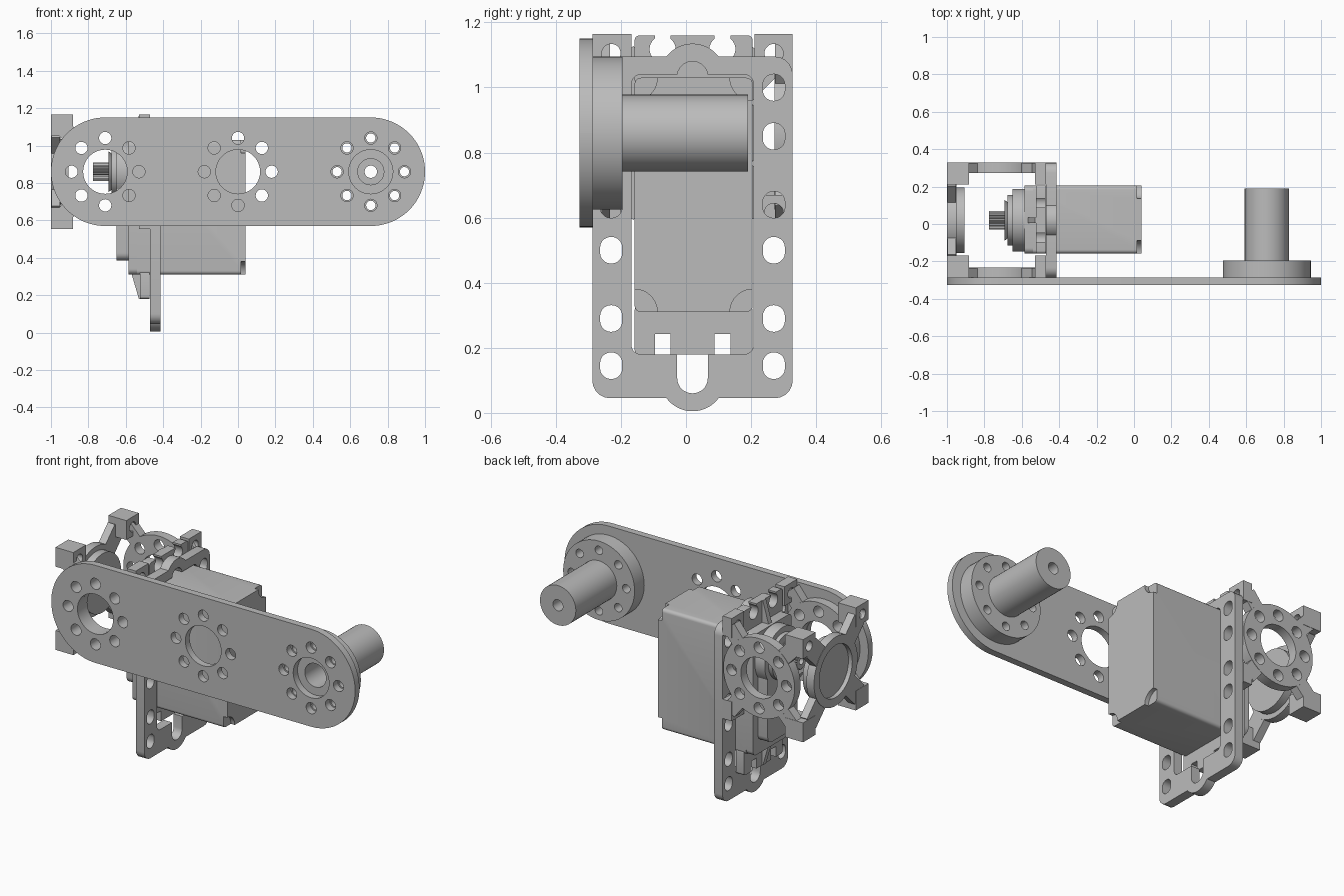
import bpy, bmesh, math
from mathutils import Matrix, Vector

if "Cube" in bpy.data.objects:
    bpy.data.objects.remove(bpy.data.objects["Cube"])

grey = bpy.data.materials.new("plain_grey")
grey.use_nodes = True
COLOUR = (0.5, 0.5, 0.5, 1)
grey.diffuse_color = COLOUR
grey.node_tree.nodes["Principled BSDF"].inputs["Base Color"].default_value = COLOUR

CY, CZ = 0.02, 0.86          # axis of the output shaft
JX = 0.71                    # joint offset along the link
RING = [i * math.pi / 4 for i in range(8)]


def box(x0, x1, y0, y1, z0, z1, bevel=0, axis=0, segments=5):
    """Box, optionally with the edges along one axis rounded."""
    bm = bmesh.new()
    size = Vector((x1 - x0, y1 - y0, z1 - z0))
    mid = Vector((x0 + x1, y0 + y1, z0 + z1)) / 2
    bmesh.ops.create_cube(bm, size=1, matrix=Matrix.Translation(mid) @ Matrix.Diagonal((*size, 1)))
    if bevel:
        edges = [e for e in bm.edges
                 if abs((e.verts[0].co - e.verts[1].co).normalized()[axis]) > 0.9]
        bmesh.ops.bevel(bm, geom=edges, offset=bevel, segments=segments, profile=0.5, affect='EDGES')
    return bm


def cyl(axis, a, b, u, v, r, seg=32, tooth=1, r2=None):
    """Cylinder from a to b along x (u, v = y, z) or y (u, v = x, z)."""
    bm = bmesh.new()
    m = (a + b) / 2
    if axis == 'X':
        mat = Matrix.Translation((m, u, v)) @ Matrix.Rotation(math.pi / 2, 4, 'Y')
    else:
        mat = Matrix.Translation((u, m, v)) @ Matrix.Rotation(-math.pi / 2, 4, 'X')
    bmesh.ops.create_cone(bm, cap_ends=True, segments=seg, radius1=r,
                          radius2=r if r2 is None else r2, depth=b - a)
    for vert in bm.verts:
        if round(math.atan2(vert.co.y, vert.co.x) / (2 * math.pi) * seg) % 2:
            vert.co.xy *= tooth
    bm.transform(mat)
    return bm


def bar(axis, a, b, p, q, width):
    """Flat bar from p to q in the plane across an axis, a to b thick."""
    bm = bmesh.new()
    p, q = Vector(p), Vector(q)
    side = (q - p).orthogonal().normalized() * width / 2
    corners = [p + side, q + side, q - side, p - side]
    place = (lambda t, c: (t, c.x, c.y)) if axis == 'X' else (lambda t, c: (c.x, t, c.y))
    face = bm.faces.new([bm.verts.new(place(a, c)) for c in corners])
    out = bmesh.ops.extrude_face_region(bm, geom=[face])
    move = (b - a, 0, 0) if axis == 'X' else (0, b - a, 0)
    bmesh.ops.translate(bm, vec=move, verts=[v for v in out['geom'] if isinstance(v, bmesh.types.BMVert)])
    bmesh.ops.recalc_face_normals(bm, faces=bm.faces)
    return bm


def add(name, bm):
    mesh = bpy.data.meshes.new(name)
    bmesh.ops.recalc_face_normals(bm, faces=bm.faces)
    bm.to_mesh(mesh)
    bm.free()
    ob = bpy.data.objects.new(name, mesh)
    bpy.context.scene.collection.objects.link(ob)
    return ob


def make(name, solids, cuts=()):
    """Unite the solids, subtract the cuts and finish one part."""
    ob = add(name, solids[0])
    helpers = []
    for op, group in (('UNION', solids[1:]), ('DIFFERENCE', cuts)):
        for bm in group:
            tool = add("cutter", bm)
            tool.hide_render = True
            helpers.append(tool)
            mod = ob.modifiers.new(op, 'BOOLEAN')
            mod.operation, mod.object, mod.solver = op, tool, 'EXACT'
    if helpers:
        bpy.context.view_layer.update()
        graph = bpy.context.evaluated_depsgraph_get()
        mesh = bpy.data.meshes.new_from_object(ob.evaluated_get(graph))
        ob.modifiers.clear()
        ob.data = mesh
        for tool in helpers:
            bpy.data.objects.remove(tool)
    ob.data.materials.clear()
    ob.data.materials.append(grey)
    bpy.ops.object.select_all(action='DESELECT')
    ob.select_set(True)
    bpy.context.view_layer.objects.active = ob
    bpy.ops.object.shade_smooth_by_angle(angle=math.radians(30))
    return ob


def hole_ring(a, b, x, r):
    return [cyl('Y', a, b, x + 0.18 * math.cos(t), CZ + 0.18 * math.sin(t), r, 20) for t in RING]


# Long link plate with three bolt circles
link_cuts = []
for x, r in ((-JX, 0.033), (0, 0.033), (JX, 0.033)):
    link_cuts += [cyl('Y', -0.4, -0.2, x, CZ, 0.118, 40)] + hole_ring(-0.4, -0.2, x, r)
make("link_plate", [box(-1, 1, -0.327, -0.286, CZ - 0.29, CZ + 0.29, 0.2899, 1, 20)], link_cuts)

# Flanged hollow shaft at the far end of the link
make("flanged_shaft",
     [cyl('Y', -0.286, -0.195, JX, CZ, 0.235, 64), cyl('Y', -0.25, 0.19, JX, CZ, 0.118, 48)],
     hole_ring(-0.3, -0.15, JX, 0.025)
     + [cyl('Y', -0.3, 0.08, JX, CZ, 0.07), cyl('Y', -0.1, 0.3, JX, CZ, 0.033),
        cyl('Y', 0.12, 0.25, JX, CZ, 0.052, 48, 0.88)])

# Mounting frame around the motor
sides = (-0.23, 0.27)
frame_cuts = [box(-0.6, -0.3, -0.168, 0.208, 0.18, 1.04, 0.03),
              box(-0.6, -0.3, CY - 0.047, CY + 0.047, 0.06, 0.3, 0.046),
              box(-0.6, -0.3, CY - 0.047, CY + 0.047, 0.9, 1.08, 0.046)]
frame_cuts += [box(-0.6, -0.3, y - 0.034, y + 0.034, z - 0.041, z + 0.041, 0.033)
               for y in sides for z in (0.145, 0.29, 0.5, 0.64, 0.85, 1.0)]
for s in (-1, 1):
    frame_cuts += [cyl('X', -0.6, -0.3, CY + s * 0.092, 0.123, 0.026, 20),
                   cyl('X', -0.6, -0.3, CY + s * 0.148, 0.19, 0.04, 24)]
make("motor_frame",
     [box(-0.47, -0.415, -0.288, 0.328, 0.045, 1.095, 0.055)]
     + [cyl('X', -0.47, -0.415, CY, z, 0.1, 48) for z in (0.105, 1.035)], frame_cuts)

# Side rings with arms to the corner blocks
for name, y0, y1 in (("front_side_ring", -0.288, -0.232), ("back_side_ring", 0.272, 0.328)):
    make(name, [cyl('Y', y0, y1, -JX, CZ, 0.235, 64)],
         [cyl('Y', y0 - 0.1, y1 + 0.1, -JX, CZ, 0.12, 40)] + hole_ring(y0 - 0.1, y1 + 0.1, -JX, 0.033))
    for dx in (-0.24, 0.2):
        for dz in (-0.25, 0.25):
            d = Vector((dx, dz))
            c = Vector((-JX, CZ))
            make(name + "_arm", [bar('Y', y0 + 0.002, y1 - 0.002, c + d.normalized() * 0.222, c + d, 0.09)])

# Corner blocks, drilled along the shaft direction
for y0, y1, yh in ((-0.288, -0.168, -0.23), (0.21, 0.328, 0.27)):
    for z0, z1, zh in ((0.555, 0.67, 0.615), (1.05, 1.165, 1.105)):
        for name, x0, x1 in (("outer_corner_block", -1, -0.882), ("inner_corner_block", -0.53, -0.471)):
            make(name, [box(x0, x1, y0, y1, z0, z1)], [cyl('X', x0 - 0.1, x1 + 0.1, yh, zh, 0.029, 20)])

# End bearing carrier with four arms
make("bearing_carrier",
     [cyl('X', -1, -0.95, CY, CZ, 0.205, 64), cyl('X', -0.97, -0.905, CY, CZ, 0.175, 64)],
     [cyl('X', -1.1, -0.8, CY, CZ, 0.125, 48), cyl('X', -1.1, -0.975, CY, CZ, 0.155, 48)])
for sy in (-1, 1):
    for sz in (-1, 1):
        make("carrier_arm", [bar('X', -0.998, -0.952, (CY + sy * 0.125, CZ + sz * 0.125),
                                 (CY + sy * 0.225, CZ + sz * 0.225), 0.12)])

# Motor case with notched rear corners
Y0, Y1, Z0, Z1 = -0.158, 0.205, 0.31, 1.03
make("motor_case", [box(-0.54, 0.04, Y0, Y1, Z0, Z1, 0.02)],
     [cyl('X', 0.015, 0.1, y, z, 0.07, 40) for y in (Y0, Y1) for z in (Z0, Z1)])
make("motor_front_case", [box(-0.585, -0.53, Y0, Y1, Z0, Z1, 0.03)])
make("gear_cover", [box(-0.65, -0.585, CY - 0.14, CY + 0.14, 0.385, CZ, 0.04),
                    cyl('X', -0.65, -0.58, CY, CZ, 0.168, 64)])

# Motor ears with open screw slots, and their ribs
for name, z0, z1, zh, edge in (("lower_ear", 0.18, 0.33, 0.222, 0.18), ("upper_ear", 1.01, 1.16, 1.118, 1.16)):
    cuts = []
    for s in (-1, 1):
        y = CY + s * 0.092
        cuts += [cyl('X', -0.6, -0.4, y, zh, 0.04, 28),
                 box(-0.6, -0.4, y - 0.024, y + 0.024, min(zh, edge) - 0.02, max(zh, edge) + 0.02)]
    make(name, [box(-0.525, -0.472, Y0, Y1, z0, z1, 0.015)], cuts)
    root = Z0 if z0 < Z0 else Z1
    rib = bmesh.new()
    tri = [(-0.52, root), (-0.568, root), (-0.53, edge), (-0.52, edge)]
    f = rib.faces.new([rib.verts.new((x, CY - 0.015, z)) for x, z in tri])
    ext = bmesh.ops.extrude_face_region(rib, geom=[f])['geom']
    bmesh.ops.translate(rib, vec=(0, 0.03, 0), verts=[v for v in ext if isinstance(v, bmesh.types.BMVert)])
    make(name + "_rib", [rib])

# Stepped output boss and splined shaft
make("output_boss", [cyl('X', -0.675, -0.64, CY, CZ, 0.135, 48)])
make("output_collar", [cyl('X', -0.692, -0.67, CY, CZ, 0.11, 48, 1, 0.09)])
make("splined_shaft", [cyl('X', -0.775, -0.68, CY, CZ, 0.05, 48, 0.88)],
     [cyl('X', -0.8, -0.73, CY, CZ, 0.02, 16)])
